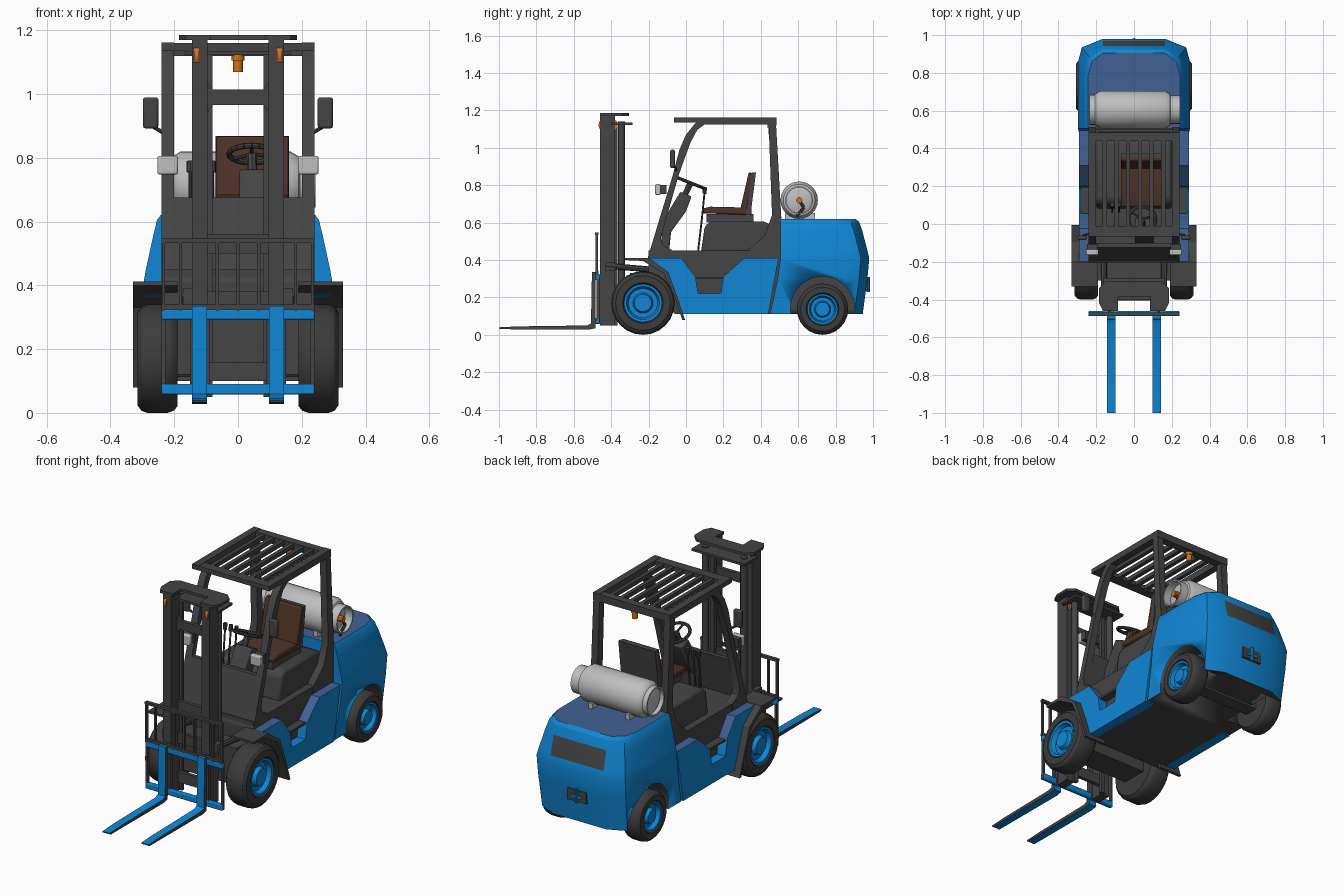
import bpy, bmesh, math
from mathutils import Vector

if "Cube" in bpy.data.objects:
    bpy.data.objects.remove(bpy.data.objects["Cube"])


def colour(name, r, g, b):
    m = bpy.data.materials.new(name)
    m.diffuse_color = (r, g, b, 1)
    m.use_nodes = True
    m.node_tree.nodes["Principled BSDF"].inputs["Base Color"].default_value = m.diffuse_color
    return m


BLUE = colour("blue paint", .005, .24, .66)
DULL = colour("dull blue tops", .053, .12, .30)
DARK = colour("dark grey", .058, .058, .058)
TYRE = colour("tyre rubber", .045, .045, .045)
BROWN = colour("brown leather", .075, .032, .02)
STEEL = colour("light grey", .52, .52, .52)
ORANGE = colour("orange", .68, .17, .01)


def finish(name, bm, mats, mirror=False, bevel=0, rule=None):
    """Turn a bmesh into an object; rule(face) gives the material index."""
    bmesh.ops.recalc_face_normals(bm, faces=bm.faces)
    if rule:
        for f in bm.faces:
            f.material_index = rule(f)
    me = bpy.data.meshes.new(name)
    bm.to_mesh(me)
    bm.free()
    for m in mats:
        me.materials.append(m)
    me.shade_smooth()
    me.set_sharp_from_angle(angle=math.radians(32))
    ob = bpy.data.objects.new(name, me)
    bpy.context.collection.objects.link(ob)
    if bevel:
        b = ob.modifiers.new("bevel", 'BEVEL')
        b.width, b.segments, b.limit_method = bevel, 2, 'ANGLE'
    if mirror:
        ob.modifiers.new("mirror", 'MIRROR')
    return ob


def prism(name, pts, a, b, mats, axis='x', **kw):
    """Extrude a (y,z) profile along x, an (x,y) one along z or an (x,z) one along y."""
    if not isinstance(mats, list):
        mats = [mats]
    put = {'x': lambda p, t: (t, p[0], p[1]), 'z': lambda p, t: (p[0], p[1], t),
           'y': lambda p, t: (p[0], t, p[1])}[axis]
    bm = bmesh.new()
    lo, hi = ([bm.verts.new(put(p, t)) for p in pts] for t in (a, b))
    n = len(pts)
    bm.faces.new(lo)
    bm.faces.new(hi[::-1])
    for i in range(n):
        j = (i + 1) % n
        bm.faces.new((lo[i], lo[j], hi[j], hi[i]))
    return finish(name, bm, mats, **kw)


def box(name, x0, x1, y0, y1, z0, z1, mat, **kw):
    return prism(name, [(y0, z0), (y1, z0), (y1, z1), (y0, z1)], x0, x1, mat, **kw)


def lathe(name, prof, y, z, mat, seg=24, **kw):
    """Spin an (x, radius) profile about an axis along x."""
    bm = bmesh.new()
    vs = [bm.verts.new((x, y, z + r)) for x, r in prof]
    es = [bm.edges.new(e) for e in zip(vs, vs[1:])]
    bmesh.ops.spin(bm, geom=vs + es, cent=(0, y, z), axis=(1, 0, 0), angle=math.tau, steps=seg)
    bmesh.ops.remove_doubles(bm, verts=bm.verts, dist=1e-5)
    return finish(name, bm, [mat], **kw)


def rod(name, pts, r, mat, seg=8, **kw):
    """Round bar through the given points."""
    bm = bmesh.new()
    for p, q in zip(pts, pts[1:]):
        p, q = Vector(p), Vector(q)
        m = (q - p).to_track_quat('Z', 'Y').to_matrix().to_4x4()
        m.translation = (p + q) / 2
        bmesh.ops.create_cone(bm, cap_ends=True, segments=seg, radius1=r, radius2=r,
                              depth=(q - p).length, matrix=m)
    return finish(name, bm, [mat], **kw)


# Wheels
for name, y, R, x0, x1 in (("front", -.23, .17, .19, .315), ("rear", .73, .137, .2, .308)):
    lathe(name + "_tyre", [(x0, 0), (x0, .88 * R), (x0 + .012, .96 * R), (x0 + .03, R), (x1 - .03, R),
                           (x1 - .012, .96 * R), (x1, .86 * R), (x1, .64 * R), (x1 - .02, .58 * R)],
          y, R, TYRE, mirror=True)
    lathe(name + "_hub", [(x1 - .02, .6 * R), (x1 - .004, .6 * R), (x1 - .006, .52 * R), (x1 - .03, .46 * R),
                          (x1 - .03, .32 * R), (x1 - .008, .27 * R), (x1 - .008, 0)], y, R, BLUE, mirror=True)
box("front_axle", -.2, .2, -.3, -.15, .12, .33, DARK)
box("rear_axle", -.21, .21, .69, .77, .1, .18, DARK)

# Counterweight lofted from horizontal outlines, grille and top coloured by rule
bm = bmesh.new()
rings = []
for z, w, yf, yr in ((.112, .285, .45, .965), (.3, .293, .49, .99), (.41, .296, .505, 1), (.45, .289, .505, .99),
                     (.555, .266, .505, .963), (.605, .254, .505, .945), (.62, .243, .505, .925)):
    half = [(w, yf), (w, yr - .14), (w - .02, yr - .065), (.165, yr - .02)]
    rings.append([bm.verts.new((x, y, z)) for x, y in half + [(-x, y) for x, y in half[::-1]]])
for a, b in zip(rings, rings[1:]):
    for i in range(8):
        j = (i + 1) % 8
        bm.faces.new((a[i], a[j], b[j], b[i]))
bm.faces.new(rings[0])
bm.faces.new(rings[-1])


def weight_rule(f):
    c = f.calc_center_median()
    if f.normal.z < -.9 or (f.normal.y > .8 and abs(c.x) < .01 and .45 < c.z < .55):
        return 2
    return 1 if f.normal.z > .9 else 0


weight = finish("counterweight", bm, [BLUE, DULL, DARK], rule=weight_rule)
for s in (-1, 1):
    cutter = lathe("wheel_arch_cutter", [(s * .17, 0), (s * .17, .172), (s * .4, .172), (s * .4, 0)], .73, .14, BLUE)
    cutter.data.materials.append(DULL)
    cutter.data.materials.append(DARK)
    for p in cutter.data.polygons:
        p.material_index = 2
    cutter.hide_render = True
    cutter.hide_set(True)
    m = weight.modifiers.new("arch", 'BOOLEAN')
    m.operation, m.object, m.solver = 'DIFFERENCE', cutter, 'EXACT'
box("tow_pocket", -.06, .06, .93, .974, .235, .3, DARK)
box("tow_bar", -.035, .035, .96, .98, .255, .27, BLUE)
rod("tow_pin", [(0, .975, .23), (0, .975, .31)], .01, BLUE)

# Chassis and blue side panels with the step notch
prism("chassis", [(-.2, .3), (-.06, .112), (.5, .112), (.51, .43), (-.2, .43)], -.238, .238, DARK)
prism("side_panel", [(-.2, .41), (-.19, .37), (-.1, .33), (-.05, .2), (-.02, .112), (.44, .112), (.495, .41), (.31, .41),
                     (.2, .31), (.185, .22), (.065, .22), (.05, .31), (-.025, .41)], .23, .291, [BLUE, DULL],
      mirror=True, rule=lambda f: 1 if f.normal.z > .5 and f.calc_center_median().z > .3 else 0)
box("step_tread", .2, .283, .055, .195, .298, .31, DARK, mirror=True)
prism("front_fender", [(-.33, .4), (-.23, .395), (-.12, .33), (-.06, .2), (-.02, .08), (-.005, .08), (-.045, .2),
                       (-.095, .335), (-.2, .412), (-.33, .412)], .19, .33, DARK, mirror=True)

# Cab: floor, front cowl, engine hood
box("floor", -.238, .238, -.2, .5, .42, .45, DARK)
prism("front_cowl", [(-.205, .41), (-.125, .675), (-.1, .675), (-.16, .41)], -.235, .235, DARK)
prism("engine_hood", [(.08, .44), (.1, .58), (.13, .605), (.42, .605), (.47, .58), (.49, .44)], -.2, .2, DARK, bevel=.015)
prism("dashboard", [(-.13, .6), (-.03, .765), (.03, .74), (0, .66), (-.08, .55), (-.09, .45), (-.13, .45)],
      .005, .105, DARK, bevel=.006)

# Overhead guard
prism("guard_side", [(-.205, .41), (-.07, .855), (-.035, .99), (0, 1.07), (.04, 1.12), (.07, 1.15), (.48, 1.15),
                     (.51, .62), (.51, .41), (.32, .41), (.34, .46), (.42, .53), (.46, .64), (.442, 1.125), (.1, 1.125),
                     (.06, 1.095), (.025, 1.03), (-.005, .95), (-.04, .85), (-.135, .52), (-.125, .48), (-.07, .45),
                     (-.07, .41)], .2, .24, DARK, mirror=True)
box("roof_rail", .2, .24, -.065, .485, 1.135, 1.162, DARK, mirror=True)
box("roof_front_bar", -.24, .24, -.065, -.01, 1.135, 1.16, DARK)
box("roof_rear_bar", -.24, .24, .44, .485, 1.12, 1.16, DARK)
for i in range(6):
    x = -.155 + .062 * i
    box("roof_slat", x - .011, x + .011, -.03, .46, 1.135, 1.158, DARK)
lathe_pts = [(0, .455, 1.125), (0, .455, 1.105)]
rod("beacon_base", lathe_pts, .02, ORANGE, seg=12)
rod("beacon", [(0, .455, 1.11), (0, .455, 1.07)], .015, ORANGE, seg=12)

# Lamps and mirrors
box("headlight", .188, .253, -.165, -.135, .748, .806, STEEL, mirror=True, bevel=.006)
box("headlight_shell", .192, .249, -.14, -.105, .752, .802, DARK, mirror=True)
box("mirror", .25, .298, -.085, -.06, .892, .99, DARK, mirror=True, bevel=.008)
rod("mirror_arm", [(.22, -.05, .87), (.27, -.06, .9)], .006, DARK, mirror=True)

# Seat, off centre
box("seat_mount", -.05, .14, .11, .36, .6, .645, DARK)
prism("seat_cushion", [(.09, .65), (.35, .64), (.35, .68), (.13, .685), (.09, .675)], -.068, .158, BROWN, bevel=.008)
prism("seat_back", [(.29, .67), (.325, .67), (.36, .865), (.335, .868)], -.068, .158, BROWN, bevel=.006)
prism("seat_shell", [(.32, .64), (.345, .64), (.374, .868), (.352, .868)], -.07, .16, DARK)

# Steering wheel and levers
c, u, v = Vector((.043, .025, .812)), Vector((1, 0, 0)), Vector((0, .93, -.37))
ring = [c + .072 * (u * math.cos(t * math.tau / 20) + v * math.sin(t * math.tau / 20)) for t in range(21)]
rod("steering_rim", ring, .009, DARK)
for k in (1, 8, 15):
    rod("steering_spoke", [c, ring[k]], .006, DARK)
rod("steering_column", [c, (.045, -.015, .73)], .016, DARK)
for x in (-.15, -.115, -.08):
    rod("control_lever", [(x, .065, .45), (x, .085, .62), (x, .1, .77)], .005, DARK)
    rod("lever_knob", [(x, .098, .755), (x, .102, .79)], .011, DARK)

# Gas tank
lathe("gas_tank", [(-.22, 0), (-.218, .06), (-.205, .085), (-.18, .1), (.165, .1), (.19, .085), (.203, .055), (.203, 0)],
      .605, .72, STEEL)
lathe("tank_collar", [(.19, .075), (.243, .075), (.243, .068), (.19, .068), (.19, .075)], .605, .72, STEEL)
lathe("tank_foot", [(-.205, .08), (-.235, .08), (-.235, .072), (-.205, .072)], .605, .72, STEEL)
rod("tank_valve", [(.2, .605, .72), (.235, .605, .72)], .017, ORANGE)
rod("tank_hose", [(.22, .605, .72), (.225, .63, .68), (.22, .59, .63)], .008, DARK)
for x in (-.13, .1):
    box("tank_cradle", x, x + .025, .53, .69, .615, .65, STEEL)

# Mast
box("mast_channel", .095, .145, -.46, -.38, .05, 1.172, DARK, mirror=True)
box("mast_flange", .08, .105, -.385, -.365, .05, 1.13, DARK, mirror=True)
rod("lift_cylinder", [(.12, -.345, .2), (.12, -.345, 1.14)], .018, DARK, seg=12, mirror=True)
prism("mast_top_plate", [(.185, -.42), (.185, -.34), (.15, -.305), (-.15, -.305), (-.185, -.34), (-.185, -.42),
                         (-.165, -.46), (-.085, -.46), (-.085, -.385), (.085, -.385), (.085, -.46), (.165, -.46)],
      1.17, 1.185, DARK, axis='z')
box("mast_second_plate", -.165, .165, -.4, -.285, 1.122, 1.135, DARK)
prism("mast_cross_plate", [(-.1, .94), (-.08, .965), (.08, .965), (.1, .94), (.1, 1.04), (.08, 1.015), (-.08, 1.015),
                           (-.1, 1.04)], -.405, -.385, DARK, axis='y')
for z in (.1, .32, .5):
    box("mast_lower_tie", -.1, .1, -.4, -.38, z, z + .06, DARK)
lathe("chain_pulley", [(.122, 0), (.122, .038), (.138, .038), (.138, 0)], -.43, 1.122, ORANGE, seg=16, mirror=True)
lathe("chain_guide", [(.122, 0), (.122, .035), (.138, .035), (.138, 0)], -.4, 1.122, ORANGE, seg=16, mirror=True)
rod("tilt_cylinder", [(.16, -.43, .37), (.16, -.2, .35)], .016, DARK, mirror=True)
box("tilt_bracket", .14, .172, -.43, -.38, .34, .39, DARK, mirror=True)

# Carriage and load backrest
for z in (.058, .292):
    box("carriage_bar", -.24, .24, -.485, -.46, z, z + .033, BLUE, bevel=.005)
box("carriage_side", .228, .24, -.478, -.462, .06, .3, DARK, mirror=True)
box("carriage_plate", .09, .15, -.475, -.455, .06, .32, DARK, mirror=True)
for x in (-.234, -.18, -.065, 0, .065, .18, .234):
    box("backrest_bar", x - .005, x + .005, -.485, -.47, .32, .545, DARK)
box("backrest_top", -.24, .24, -.487, -.468, .533, .547, DARK)
box("backrest_bottom", -.24, .24, -.485, -.468, .325, .34, DARK)

# Forks: blue with dark flanks and tip
prism("fork", [(-1, .034), (-.99, .03), (-.52, .028), (-.485, .035), (-.483, .335), (-.503, .335), (-.508, .06),
               (-.53, .05), (-.9, .045), (-1, .04)], .098, .144, [BLUE, DARK], mirror=True,
      rule=lambda f: 1 if abs(f.normal.x) > .8 or f.calc_center_median().y < -.96 else 0)
